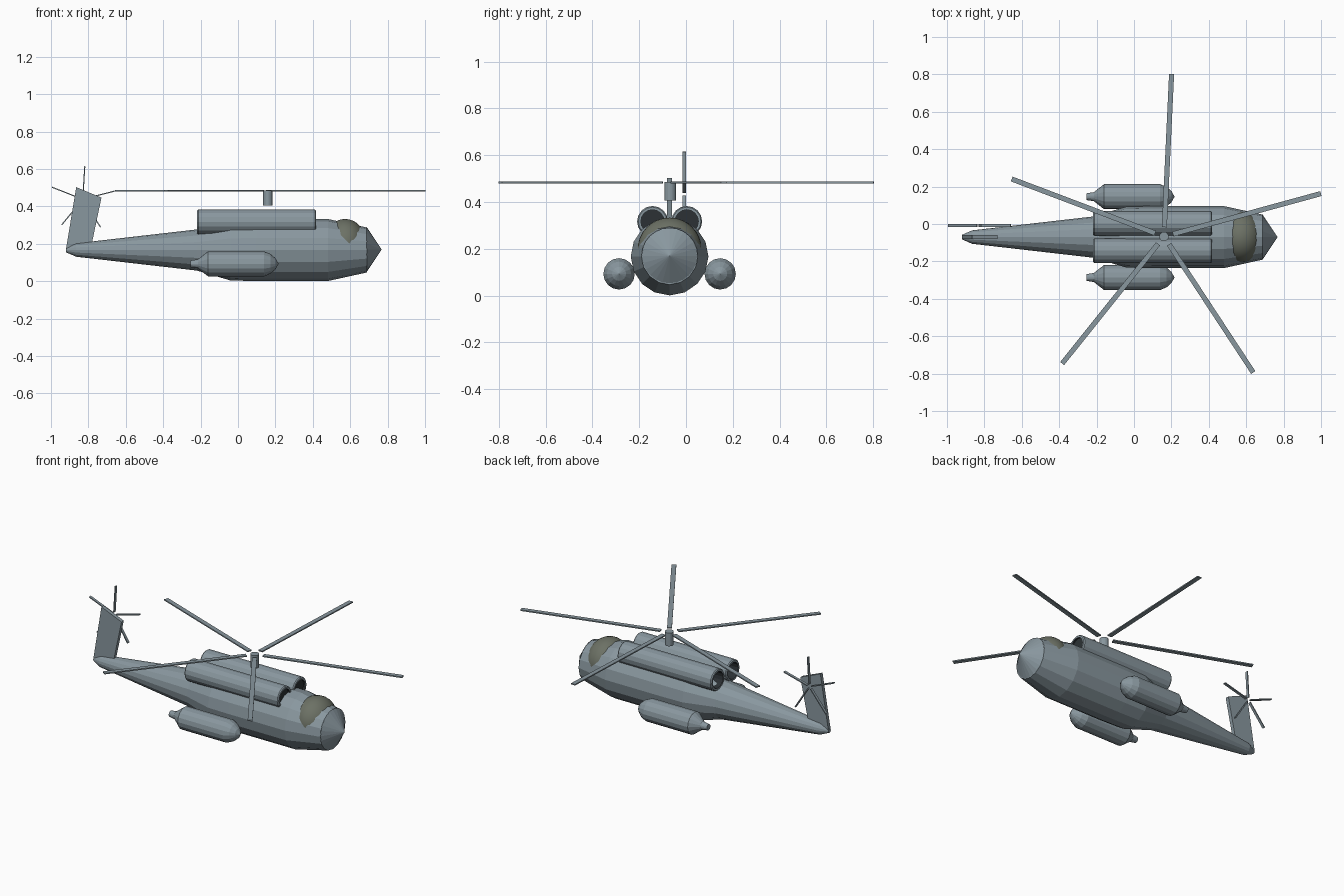
import bpy, bmesh, math
from mathutils import Matrix, Vector

if "Cube" in bpy.data.objects:
    bpy.data.objects.remove(bpy.data.objects["Cube"])

CY = -0.07   # centre line of the airframe


def material(name, rgb):
    m = bpy.data.materials.new(name)
    m.diffuse_color = (*rgb, 1)
    m.use_nodes = True
    m.node_tree.nodes["Principled BSDF"].inputs["Base Color"].default_value = m.diffuse_color
    return m


hull = material("hull_slate", (0.25, 0.31, 0.345))
glass = material("canopy_glass", (0.15, 0.165, 0.13))
dark = material("duct_dark", (0.025, 0.031, 0.035))


def finish(name, bm, mat=hull):
    bmesh.ops.recalc_face_normals(bm, faces=bm.faces)
    me = bpy.data.meshes.new(name)
    bm.to_mesh(me)
    bm.free()
    me.materials.append(mat)
    ob = bpy.data.objects.new(name, me)
    bpy.context.collection.objects.link(ob)
    return ob


def lathe_x(name, profile, y, z, sides):
    """Revolve (x, radius) points about an axis along x."""
    bm = bmesh.new()
    rings = []
    for x, r in profile:
        if r == 0:
            rings.append([bm.verts.new((x, y, z))] * sides)
        else:
            rings.append([bm.verts.new((x, y + r * math.sin(2 * math.pi * i / sides),
                                        z - r * math.cos(2 * math.pi * i / sides)))
                          for i in range(sides)])
    for a, b in zip(rings, rings[1:]):
        for i in range(sides):
            j = (i + 1) % sides
            bm.faces.new(dict.fromkeys((a[i], a[j], b[j], b[i])))
    return finish(name, bm)


def rotor(name, centre, r0, r1, width, thick, start, vertical=False):
    """Five box blades around a hub point."""
    tilt = Matrix.Rotation(math.pi / 2, 4, 'X') if vertical else Matrix()
    for k in range(5):
        bm = bmesh.new()
        bmesh.ops.create_cube(bm, size=1)
        size = (r1 - r0, thick, width) if vertical else (r1 - r0, width, thick)
        bm.transform(Matrix.Translation(centre) @ tilt
                     @ Matrix.Rotation(math.radians(start + 72 * k), 4, 'Z')
                     @ Matrix.Translation(((r0 + r1) / 2, 0, 0))
                     @ Matrix.Diagonal((*size, 1)))
        finish(f"{name}_{k + 1}", bm)


# fuselage with tail boom, and conical nose
lathe_x("fuselage", [(-0.92, 0), (-0.92, 0.012), (-0.865, 0.036), (-0.22, 0.11), (-0.04, 0.163),
                     (0.1, 0.166), (0.48, 0.166), (0.69, 0.12), (0.69, 0)], CY, 0.167, 16)
lathe_x("nose", [(0.688, 0), (0.688, 0.12), (0.768, 0)], CY, 0.17, 24)

# canopy bubble
bm = bmesh.new()
bmesh.ops.create_uvsphere(bm, u_segments=32, v_segments=16, radius=1)
bm.transform(Matrix.Translation((0.573, CY, 0.197)) @ Matrix.Diagonal((0.115, 0.137, 0.136, 1)))
canopy = finish("canopy", bm, glass)
canopy.data.shade_smooth()

for side, s in (("left", 1), ("right", -1)):
    # engine ducts on the roof, with dark open ends
    axis_y, axis_z = CY + s * 0.073, 0.317
    duct = lathe_x(f"{side}_engine", [(-0.15, 0), (-0.15, 0.05), (-0.218, 0.05), (-0.218, 0.061),
                                      (-0.212, 0.066), (0.411, 0.066), (0.417, 0.061),
                                      (0.417, 0.05), (0.405, 0.05), (0.405, 0)],
                   axis_y, axis_z, 16)
    duct.data.materials.append(dark)
    for f in duct.data.polygons:
        if Vector((f.center.y - axis_y, f.center.z - axis_z)).length < 0.0505:
            f.material_index = 1
    # side pods
    lathe_x(f"{side}_side_pod", [(-0.255, 0), (-0.255, 0.018), (-0.215, 0.024), (-0.16, 0.067),
                                 (0.14, 0.067), (0.175, 0.052), (0.2, 0.03), (0.217, 0)],
            CY + s * 0.216, 0.093, 16)

# rotor mast
bm = bmesh.new()
bmesh.ops.create_cone(bm, cap_ends=True, segments=16, radius1=0.025, radius2=0.025, depth=0.08)
bmesh.ops.translate(bm, verts=bm.verts, vec=(0.16, -0.067, 0.446))
finish("rotor_mast", bm)

# swept tail fin
bm = bmesh.new()
base = bm.faces.new([bm.verts.new((x, CY - 0.011, z)) for x, z in
                     ((-0.92, 0.17), (-0.785, 0.185), (-0.73, 0.447), (-0.865, 0.503))])
ext = bmesh.ops.extrude_face_region(bm, geom=[base])
bmesh.ops.translate(bm, vec=(0, 0.022, 0),
                    verts=[v for v in ext["geom"] if isinstance(v, bmesh.types.BMVert)])
finish("tail_fin", bm)

# main and tail rotor blades
rotor("main_blade", (0.16, -0.067, 0.483), 0.05, 0.87, 0.027, 0.007, 15.3)
rotor("tail_blade", (-0.83, -0.007, 0.438), 0.015, 0.177, 0.016, 0.006, 14.5, vertical=True)
